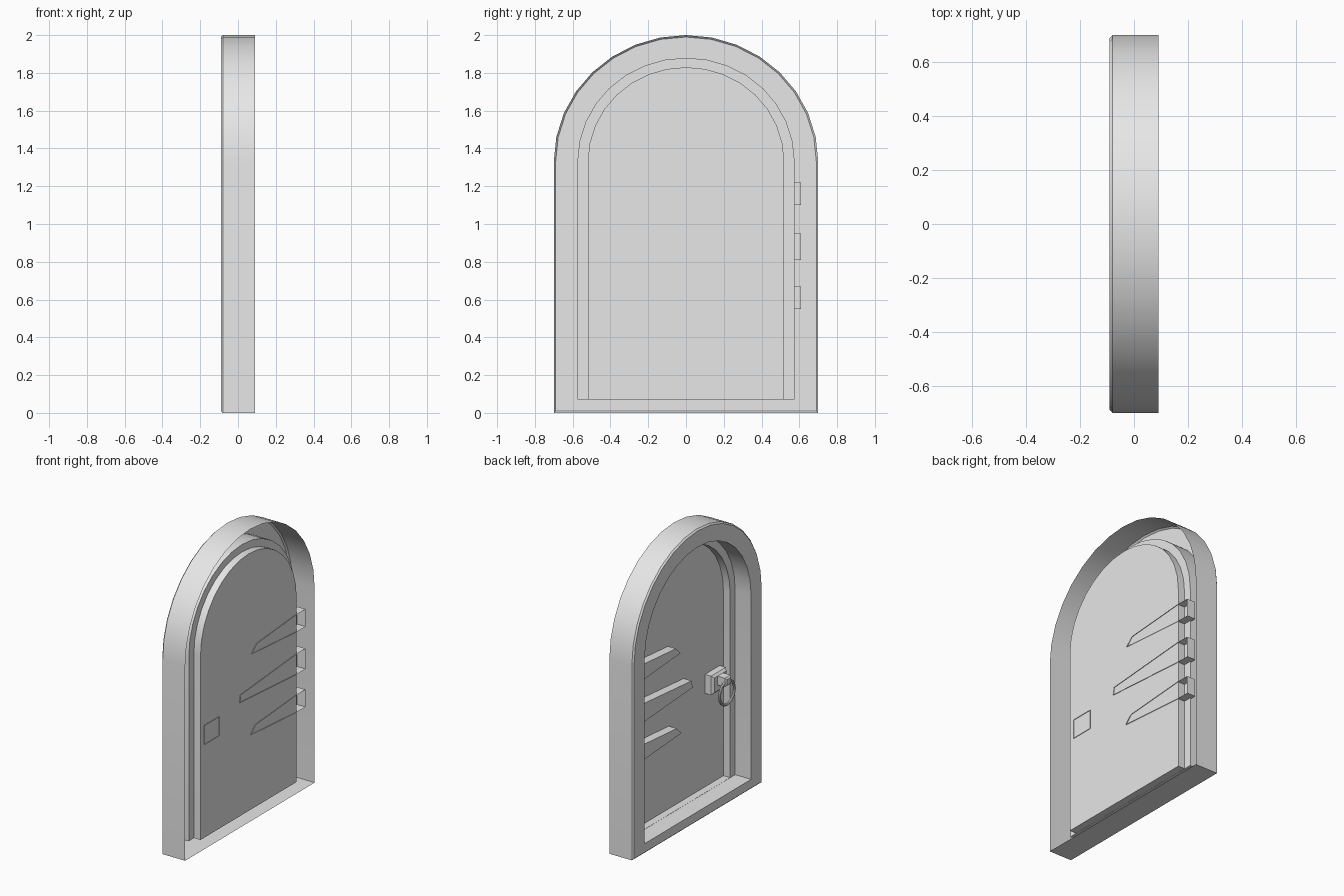
import bpy, bmesh, math

cube = bpy.data.objects.get("Cube")
if cube:
    bpy.data.objects.remove(cube, do_unlink=True)

grey = bpy.data.materials.new("light grey")
grey.use_nodes = True
grey.diffuse_color = (0.8, 0.8, 0.8, 1)
grey.node_tree.nodes["Principled BSDF"].inputs["Base Color"].default_value = (0.8, 0.8, 0.8, 1)

SPRING = 1.33      # height where the arch begins
ARCH_STEPS = 16
DOOR_X = 0.08      # plane of the door panel
POKE_X = 0.084     # fittings pass just through the panel


def finish(obj):
    """Give the object its colour and angle-limited smooth shading."""
    obj.data.materials.clear()
    obj.data.materials.append(grey)
    bpy.ops.object.select_all(action='DESELECT')
    obj.select_set(True)
    bpy.context.view_layer.objects.active = obj
    bpy.ops.object.shade_smooth_by_angle(angle=math.radians(30))


def loft(name, rings):
    """Join equal rings of points, cap the last one and leave the first open."""
    bm = bmesh.new()
    loops = [[bm.verts.new(p) for p in ring] for ring in rings]
    for a, b in zip(loops, loops[1:]):
        for i in range(len(a)):
            j = (i + 1) % len(a)
            bm.faces.new((a[i], a[j], b[j], b[i]))
    cap = bm.faces.new(loops[-1])
    bmesh.ops.recalc_face_normals(bm, faces=bm.faces)
    cap.normal_update()
    if cap.normal.x > 0:
        bmesh.ops.reverse_faces(bm, faces=bm.faces)
    mesh = bpy.data.meshes.new(name)
    bm.to_mesh(mesh)
    bm.free()
    obj = bpy.data.objects.new(name, mesh)
    bpy.context.collection.objects.link(obj)
    finish(obj)
    return obj


def arch(x, half, top, bottom):
    """Arched outline standing in the plane at x."""
    ring = [(x, -half, bottom), (x, half, bottom)]
    for i in range(ARCH_STEPS + 1):
        a = math.pi * i / ARCH_STEPS
        ring.append((x, half * math.cos(a), SPRING + (top - SPRING) * math.sin(a)))
    return ring


def rect(x, y, z, hy, hz):
    """Rectangle centred on y, z in the plane at x."""
    return [(x, y - hy, z - hz), (x, y + hy, z - hz),
            (x, y + hy, z + hz), (x, y - hy, z + hz)]


# Frame: open-backed shell with a chamfered front edge and a rebate
loft_frame = loft("arched_frame_and_door", [
    arch(0.09, 0.70, 2.0, 0.0),
    arch(-0.08, 0.70, 2.0, 0.0),
    arch(-0.09, 0.69, 1.99, 0.01),
    arch(-0.09, 0.575, 1.88, 0.07),
    arch(0.03, 0.575, 1.88, 0.07),
    arch(0.03, 0.52, 1.83, 0.071),
    arch(DOOR_X, 0.52, 1.83, 0.071),
])

# Tapered hinge straps: tip y low, tip y high, tip z range, root z range
STRAPS = {
    "upper_hinge_strap": (0.03, 0.08, 1.135, 1.185, 1.10, 1.22),
    "middle_hinge_strap": (-0.10, -0.09, 0.85, 0.90, 0.81, 0.95),
    "lower_hinge_strap": (0.02, 0.07, 0.585, 0.635, 0.55, 0.67),
}
for name, (y0, y1, t0, t1, r0, r1) in STRAPS.items():
    outline = [(y0, t0), (0.52, r0), (0.61, r0), (0.61, r1), (0.52, r1), (y1, t1)]
    loft(name, [[(x, y, z) for y, z in outline] for x in (POKE_X, 0.02)])

# Handle: plate, knob and hanging ring
HY = -0.40
loft("handle_plate", [
    rect(POKE_X, HY, 0.775, 0.08, 0.065),
    rect(0.035, HY, 0.775, 0.08, 0.065),
    rect(0.02, HY, 0.775, 0.065, 0.05),
])
loft("handle_knob", [
    rect(0.02, HY, 0.795, 0.03, 0.03),
    rect(-0.035, HY, 0.795, 0.03, 0.03),
    rect(-0.045, HY, 0.795, 0.02, 0.02),
])
bpy.ops.mesh.primitive_torus_add(
    major_segments=24, minor_segments=8, major_radius=0.08, minor_radius=0.009,
    location=(-0.03, HY, 0.715), rotation=(0, math.pi / 2, 0))
ring = bpy.context.object
ring.name = "handle_ring"
finish(ring)
